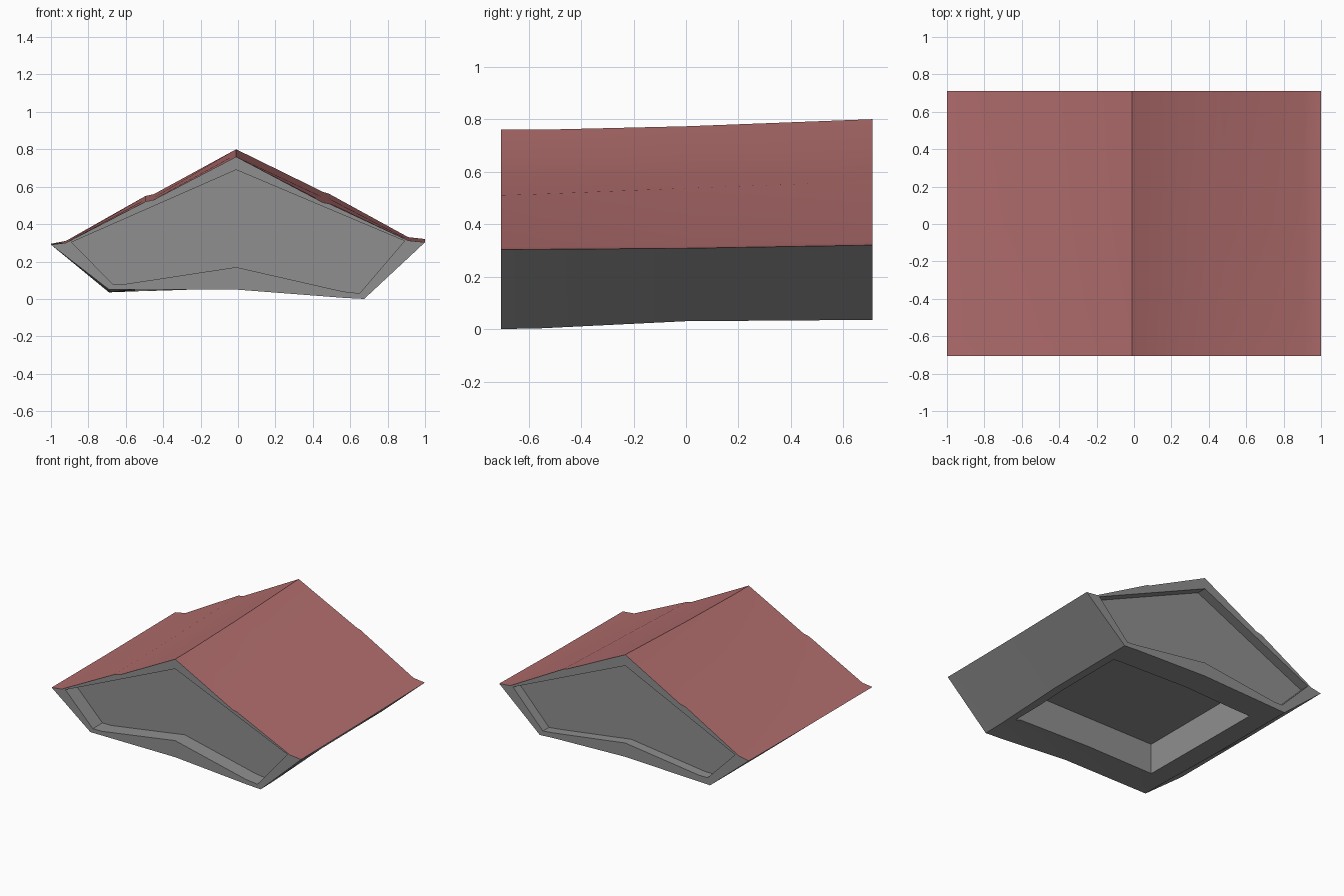
import bpy
import bmesh
import math

cube = bpy.data.objects.get("Cube")
if cube:
    bpy.data.objects.remove(cube, do_unlink=True)


def make_material(name, color):
    mat = bpy.data.materials.new(name)
    mat.use_nodes = True
    mat.diffuse_color = color
    bsdf = next(n for n in mat.node_tree.nodes if n.type == "BSDF_PRINCIPLED")
    bsdf.inputs["Base Color"].default_value = color
    return mat


GRAY = make_material("wall gray", (0.275, 0.275, 0.275, 1))
RED = make_material("roof red", (0.43, 0.148, 0.148, 1))

FRONT, BACK = -0.705, 0.71


def loft(name, sections):
    """Closed solid through rings of points, with capped ends."""
    bm = bmesh.new()
    rings = [[bm.verts.new(p) for p in s] for s in sections]
    for a, b in zip(rings, rings[1:]):
        for i in range(len(a)):
            j = (i + 1) % len(a)
            bm.faces.new((a[i], a[j], b[j], b[i]))
    bm.faces.new(rings[0])
    bm.faces.new(rings[-1])
    bmesh.ops.recalc_face_normals(bm, faces=bm.faces)
    mesh = bpy.data.meshes.new(name)
    bm.to_mesh(mesh)
    bm.free()
    obj = bpy.data.objects.new(name, mesh)
    bpy.context.collection.objects.link(obj)
    mesh.materials.append(GRAY)
    mesh.materials.append(RED)
    return obj


def ring(profile, y, column):
    return [(p[0], y, p[column]) for p in profile]


# Roof outline: x, then heights at four stations from front to back
ROOF = [
    (-1, 0.29, 0.29, 0.29, 0.295), (-0.92, 0.30, 0.30, 0.303, 0.31),
    (-0.495, 0.52, 0.522, 0.532, 0.55), (-0.45, 0.53, 0.532, 0.542, 0.56),
    (-0.01, 0.76, 0.76, 0.773, 0.80),
    (0.455, 0.515, 0.52, 0.543, 0.572), (0.485, 0.51, 0.515, 0.537, 0.563),
    (0.91, 0.312, 0.312, 0.316, 0.33), (1, 0.303, 0.304, 0.308, 0.32),
]
# Underside outline, continuing around from the eave
UNDERSIDE = [
    (0.675, 0, 0.003, 0.03, 0.035), (0.56, 0.006, 0.04, 0.042, 0.042),
    (-0.01, 0.05, 0.055, 0.055, 0.06), (-0.56, 0.05, 0.05, 0.045, 0.04),
    (-0.69, 0.05, 0.05, 0.035, 0.035),
]
STATIONS = (FRONT, -0.55, 0, BACK)

# Outlines of the recessed gable panels: x, front height, back height
PANEL = [
    (-0.89, 0.303, 0.31), (-0.01, 0.69, 0.72), (0.89, 0.31, 0.325),
    (0.65, 0.03, 0.07), (0.56, 0.04, 0.08),
    (-0.01, 0.17, 0.16), (-0.6, 0.08, 0.085), (-0.67, 0.08, 0.085),
]

# House shell, slightly bent along its length
shell = loft("house_shell", [ring(ROOF + UNDERSIDE, y, i + 1)
                             for i, y in enumerate(STATIONS)])
for face in shell.data.polygons:
    face.material_index = 1 if face.normal.z > 0.05 else 0

# Cutters for the gable recesses and the underside recess
over = 0.1
cutters = [
    loft("front_recess", [ring(PANEL, y, 1)
                          for y in (FRONT - over, FRONT + 0.11)]),
    loft("back_recess", [ring(PANEL, y, 2)
                         for y in (BACK - 0.07, BACK + over)]),
    loft("floor_recess", [[(-0.55, y, -over), (0.61, y, -over),
                           (0.61, y, 0.27), (-0.55, y, 0.27)]
                          for y in (-0.48, 0.52)]),
]
bpy.ops.object.select_all(action="DESELECT")
shell.select_set(True)
bpy.context.view_layer.objects.active = shell
for cutter in cutters:
    cutter.hide_render = True
    mod = shell.modifiers.new(cutter.name, "BOOLEAN")
    mod.operation = "DIFFERENCE"
    mod.solver = "EXACT"
    mod.object = cutter
    bpy.ops.object.modifier_apply(modifier=mod.name)
    bpy.data.objects.remove(cutter, do_unlink=True)

# Soften the shallow bends, keep the ridge and corners crisp
bpy.ops.object.shade_smooth_by_angle(angle=math.radians(25))
